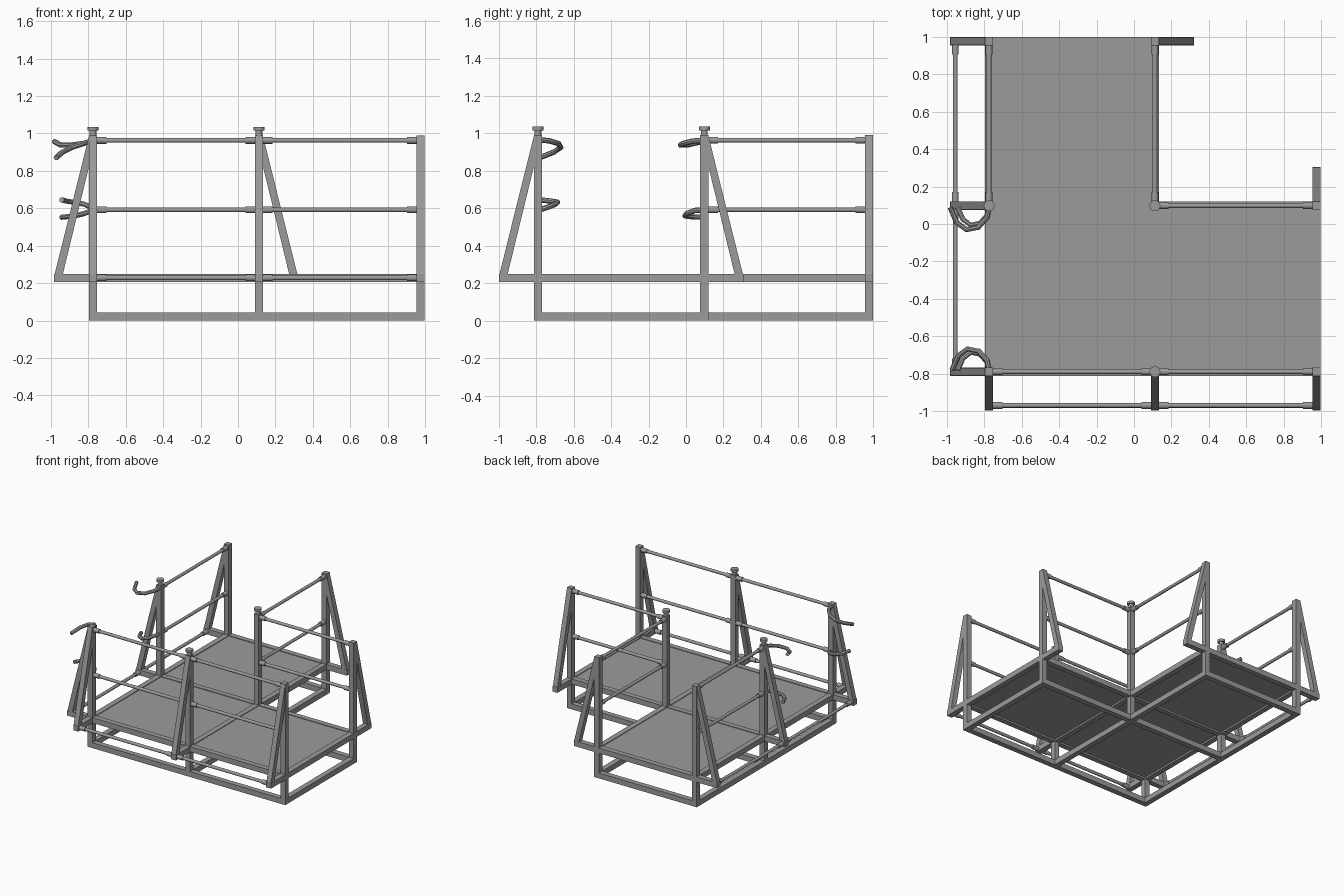
import bpy
import bmesh
from math import radians
from mathutils import Vector, Matrix

cube = bpy.data.objects.get("Cube")
if cube:
    bpy.data.objects.remove(cube, do_unlink=True)

# Single painted-steel colour
steel = bpy.data.materials.new("grey steel")
steel.use_nodes = True
GREY = (0.33, 0.33, 0.33, 1)
steel.diffuse_color = GREY
steel.node_tree.nodes["Principled BSDF"].inputs["Base Color"].default_value = GREY

# Grid of post positions and main dimensions
XS = (-0.775, 0.112, 0.976)
YS = (-0.79, 0.098, 0.977)
W = 0.044            # square tube width
H = W / 2
DECK = 0.228         # deck beam centre height
TOP = 0.99           # post height
REACH = 0.208        # outrigger length
NODES = [(i, j) for i in range(3) for j in range(3) if (i, j) != (2, 2)]
EDGES = [(n, m) for n in NODES for m in NODES
         if m in ((n[0] + 1, n[1]), (n[0], n[1] + 1))]


def at(node, z=0.0):
    return Vector((XS[node[0]], YS[node[1]], z))


def finish(name, bm, smooth=False):
    bmesh.ops.recalc_face_normals(bm, faces=bm.faces)
    mesh = bpy.data.meshes.new(name)
    bm.to_mesh(mesh)
    bm.free()
    mesh.materials.append(steel)
    obj = bpy.data.objects.new(name, mesh)
    bpy.context.collection.objects.link(obj)
    if smooth:
        shade(obj)
    return obj


def shade(obj):
    bpy.ops.object.select_all(action='DESELECT')
    obj.select_set(True)
    bpy.context.view_layer.objects.active = obj
    bpy.ops.object.shade_smooth_by_angle(angle=radians(40))


def box(bm, lo, hi):
    lo, hi = Vector(lo), Vector(hi)
    mat = Matrix.Translation((lo + hi) / 2) @ Matrix.Diagonal((*(hi - lo), 1))
    bmesh.ops.create_cube(bm, size=1, matrix=mat)


def beam(bm, a, b):
    """Axis-aligned square tube whose faces reach the points a and b."""
    d = (b - a).normalized()
    side = Vector([0 if abs(c) > 0.5 else H for c in d])
    box(bm, a - side, b + side)


def tube(bm, a, b, r):
    d = b - a
    mat = Matrix.Translation((a + b) / 2) @ d.to_track_quat('Z', 'Y').to_matrix().to_4x4()
    bmesh.ops.create_cone(bm, cap_ends=True, segments=16, radius1=r, radius2=r,
                          depth=d.length, matrix=mat)


def rail(bm, a, b):
    """Round rail with a thicker socket at each end."""
    d = (b - a).normalized()
    tube(bm, a + d * H, b - d * H, 0.0125)
    for end, s in ((a, 1), (b, -1)):
        tube(bm, end + d * s * H, end + d * s * (H + 0.05), 0.018)


# Posts
bm = bmesh.new()
for n in NODES:
    beam(bm, at(n), at(n, TOP))
finish("posts", bm)

# Bottom frame and deck frame
for name, z in (("base_frame", H), ("deck_frame", DECK)):
    bm = bmesh.new()
    for n, m in EDGES:
        a, b = at(n, z), at(m, z)
        d = (b - a).normalized()
        beam(bm, a + d * H, b - d * H)
    finish(name, bm)

# Deck panels, one for each bay
bm = bmesh.new()
for i, j in ((0, 0), (1, 0), (0, 1)):
    box(bm, at((i, j), DECK - 0.008) + Vector((H, H, 0)),
        at((i + 1, j + 1), DECK + 0.017) - Vector((H, H, 0)))
finish("deck_panels", bm)

# Outriggers: a stub beam and a sloping brace beside the post
LEFT, FRONT, RIGHT, BACK = (Vector(v) for v in
                            ((-1, 0, 0), (0, -1, 0), (1, 0, 0), (0, 1, 0)))
OUTRIGGERS = ([((0, j), LEFT) for j in range(3)] + [((i, 0), FRONT) for i in range(3)]
              + [((1, 2), RIGHT), ((2, 1), BACK)])
stubs, braces = bmesh.new(), bmesh.new()
for n, d in OUTRIGGERS:
    a, b = at(n, DECK) + d * H, at(n, DECK) + d * REACH
    side = d.cross(Vector((0, 0, 1))) * H
    up = Vector((0, 0, H))
    corners = [p + s + u for p in (a, b) for s in (side, -side) for u in (up, -up)]
    box(stubs, [min(c[k] for c in corners) for k in range(3)],
        [max(c[k] for c in corners) for k in range(3)])
    profile = ((REACH, DECK + 0.01), (REACH - W, DECK + 0.01), (-0.018, TOP - 0.005), (H, TOP - 0.005))
    verts = [braces.verts.new(at(n, z) + d * x + side * 0.96) for x, z in profile]
    face = braces.faces.new(verts)
    new = bmesh.ops.extrude_face_region(braces, geom=[face])["geom"]
    bmesh.ops.translate(braces, vec=side * -1.92,
                        verts=[v for v in new if isinstance(v, bmesh.types.BMVert)])
finish("outrigger_beams", stubs)
finish("outrigger_braces", braces)

# Guard rails, with two bays and the outer ends left open
bm = bmesh.new()
RAILED = (((0, 0), (1, 0)), ((1, 0), (2, 0)), ((0, 1), (0, 2)),
          ((1, 1), (1, 2)), ((1, 1), (2, 1)))
for n, m in RAILED:
    for z in (0.592, 0.963):
        rail(bm, at(n, z), at(m, z))
finish("guard_rails", bm, True)

# Low rails joining the outrigger tips
bm = bmesh.new()
for k in range(2):
    for n, m, d in (((k, 0), (k + 1, 0), FRONT), ((0, k), (0, k + 1), LEFT)):
        rail(bm, at(n, DECK) + d * 0.18, at(m, DECK) + d * 0.18)
finish("outrigger_rails", bm, True)

# Round caps on the intermediate posts
bm = bmesh.new()
for n in ((0, 1), (1, 1), (1, 0)):
    tube(bm, at(n, TOP), at(n, 1.018), 0.018)
    tube(bm, at(n, 1.015), at(n, 1.035), 0.029)
finish("post_caps", bm, True)


# Curved hooks at the open bay
def hook(name, points, r):
    curve = bpy.data.curves.new(name, 'CURVE')
    curve.dimensions = '3D'
    curve.bevel_depth = r
    curve.bevel_resolution = 2
    curve.use_fill_caps = True
    spline = curve.splines.new('POLY')
    spline.points.add(len(points) - 1)
    for p, co in zip(spline.points, points):
        p.co = (*co, 1)
    curve.materials.append(steel)
    obj = bpy.data.objects.new(name, curve)
    bpy.context.collection.objects.link(obj)
    bpy.ops.object.select_all(action='DESELECT')
    obj.select_set(True)
    bpy.context.view_layer.objects.active = obj
    bpy.ops.object.convert(target='MESH')
    shade(bpy.context.object)


ARC = ((-0.775, 0.01), (-0.785, 0.06), (-0.83, 0.11), (-0.89, 0.122), (-0.94, 0.085), (-0.972, 0.01))
HOOKS = (("front_upper_hook", 0, 1, 1.0, (0.965, 0.96, 0.945, 0.925, 0.9, 0.87)),
         ("middle_upper_hook", 1, -1, 1.05, (0.963, 0.958, 0.945, 0.938, 0.938, 0.957)),
         ("front_lower_hook", 0, 1, 0.85, (0.592, 0.605, 0.622, 0.632, 0.638, 0.645)),
         ("middle_lower_hook", 1, -1, 0.85, (0.592, 0.588, 0.572, 0.56, 0.555, 0.552)))
for name, j, s, scale, heights in HOOKS:
    hook(name, [(XS[0] + (x - XS[0]) * scale, YS[j] + s * y * scale, z)
                for (x, y), z in zip(ARC, heights)], 0.0145)
